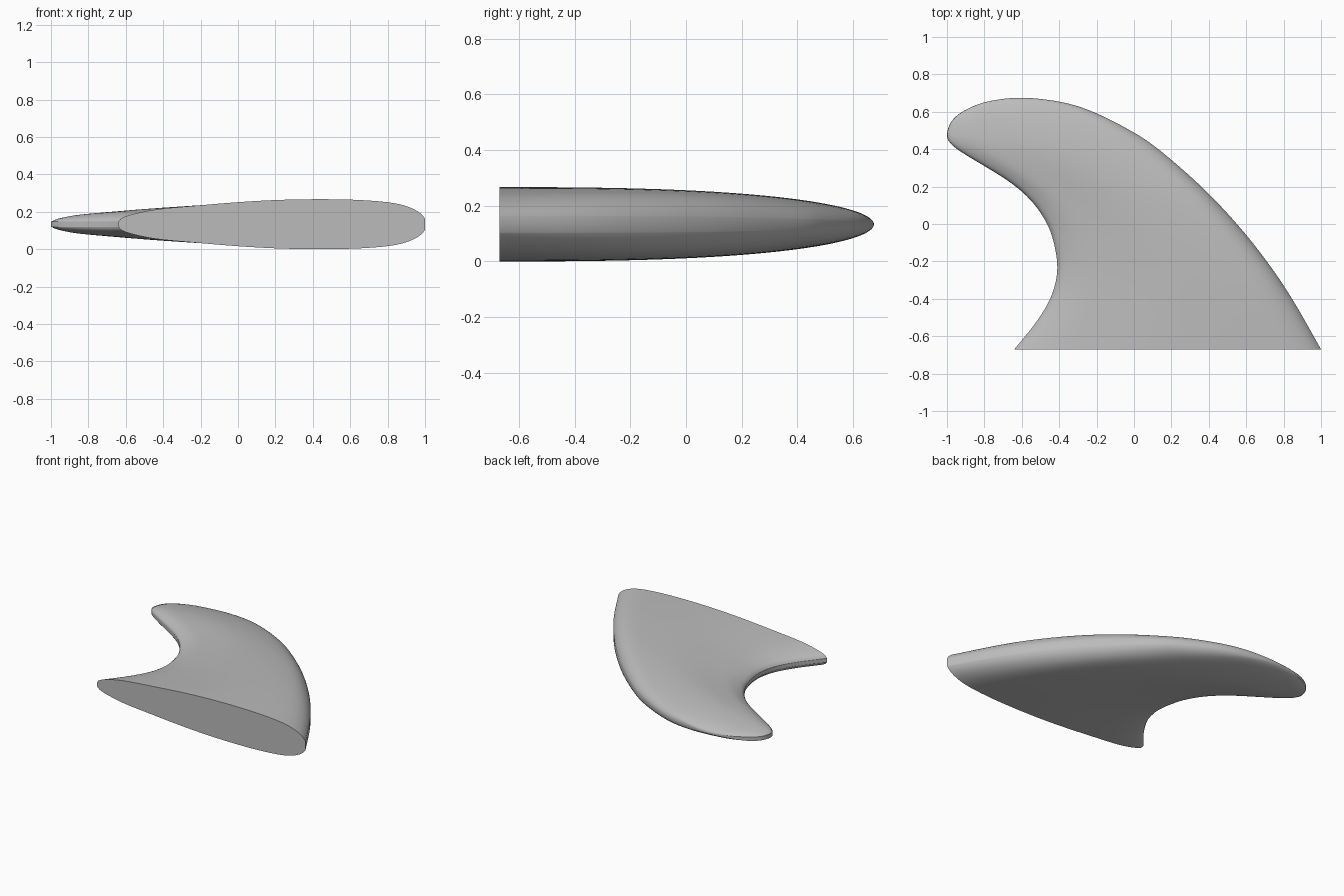
import bpy, bmesh, math
from mathutils import Vector

cube = bpy.data.objects.get("Cube")
if cube:
    bpy.data.objects.remove(cube)

ROOT, TIP, HALF = -0.67, 0.675, 0.1335
ROWS, COLS = 72, 40

# Planform edges, each from root to tip
LEADING = [(1, -.67), (.845, -.4), (.71, -.2), (.55, 0), (.36, .2), (.13, .4),
           (-.02, .5), (-.22, .6), (-.39, .652), (-.6, .675), (-.78, .655)]
TRAILING = [(-.64, -.67), (-.52, -.52), (-.44, -.38), (-.41, -.23), (-.44, -.06),
            (-.5, .06), (-.58, .155), (-.68, .235), (-.8, .31), (-.9, .37),
            (-.97, .42), (-1, .47), (-.975, .55), (-.9, .61), (-.78, .655),
            (-.6, .675), (-.39, .652)]
# Half thickness along the chord, trailing to leading, as a share of the fullest
SECTION = [(0, .1), (.012, .25), (.05, .41), (.13, .6), (.27, .76), (.4, .89),
           (.52, .97), (.64, 1), (.75, .985), (.83, .935), (.89, .86), (.935, .74),
           (.97, .56), (.99, .38), (1, .22)]


def smooth(points, steps=16):
    """Catmull-Rom curve through the points."""
    p = [Vector(q) for q in points]
    p = [2 * p[0] - p[1]] + p + [2 * p[-1] - p[-2]]
    out = []
    for a, b, c, d in zip(p, p[1:], p[2:], p[3:]):
        for i in range(steps):
            t = i / steps
            out.append(b + (c - a) * t / 2 + (2 * a - 5 * b + 4 * c - d) * t * t / 2
                       + (3 * b - a - 3 * c + d) * t ** 3 / 2)
    return out + [p[-2]]


def lookup(curve, key, axis):
    """Other coordinate of the curve where the given axis equals key."""
    for a, b in zip(curve, curve[1:]):
        if a[axis] <= key <= b[axis] and b[axis] > a[axis]:
            return a.lerp(b, (key - a[axis]) / (b[axis] - a[axis]))[1 - axis]
    return curve[-1][1 - axis]


leading = smooth(LEADING)[:-16]       # stop at the apex of the tip
trailing = smooth(TRAILING)[:-16]
section = smooth(SECTION)

bm = bmesh.new()
rings = []
for r in range(ROWS):
    y = ROOT + (TIP - ROOT) * math.sin(math.pi / 2 * r / ROWS)
    back, front = lookup(trailing, y, 1), lookup(leading, y, 1)
    u = (y - ROOT) / (TIP - ROOT)
    thick = HALF * math.sqrt(max(0, 1 - u ** 2.6))
    upper, lower = [], []
    for c in range(COLS + 1):
        f = (1 - math.cos(math.pi * c / COLS)) / 2
        h = thick * lookup(section, f, 0)
        if c == 0:                    # blunt trailing edge of even height
            h = min(.014, thick * .3)
        x = back + (front - back) * f
        upper.append(bm.verts.new((x, y, HALF + h)))
        lower.append(bm.verts.new((x, y, HALF - h)))
    rings.append(upper + lower[::-1])

# Skin, flat root face and tip
for a, b in zip(rings, rings[1:]):
    for i in range(len(a)):
        j = (i + 1) % len(a)
        bm.faces.new((a[i], a[j], b[j], b[i]))
bm.faces.new(rings[0])
apex = bm.verts.new((-.6, TIP, HALF))
last = rings[-1]
for i in range(len(last)):
    bm.faces.new((last[i], last[(i + 1) % len(last)], apex))
bmesh.ops.recalc_face_normals(bm, faces=bm.faces)

mesh = bpy.data.meshes.new("fin")
bm.to_mesh(mesh)
bm.free()
fin = bpy.data.objects.new("fin", mesh)
bpy.context.collection.objects.link(fin)

mat = bpy.data.materials.new("plain grey")
mat.use_nodes = True
grey = (.5, .5, .5, 1)
mat.diffuse_color = grey
mat.node_tree.nodes["Principled BSDF"].inputs["Base Color"].default_value = grey
mesh.materials.append(mat)

bpy.ops.object.select_all(action='DESELECT')
fin.select_set(True)
bpy.context.view_layer.objects.active = fin
bpy.ops.object.shade_smooth_by_angle(angle=math.radians(35))
